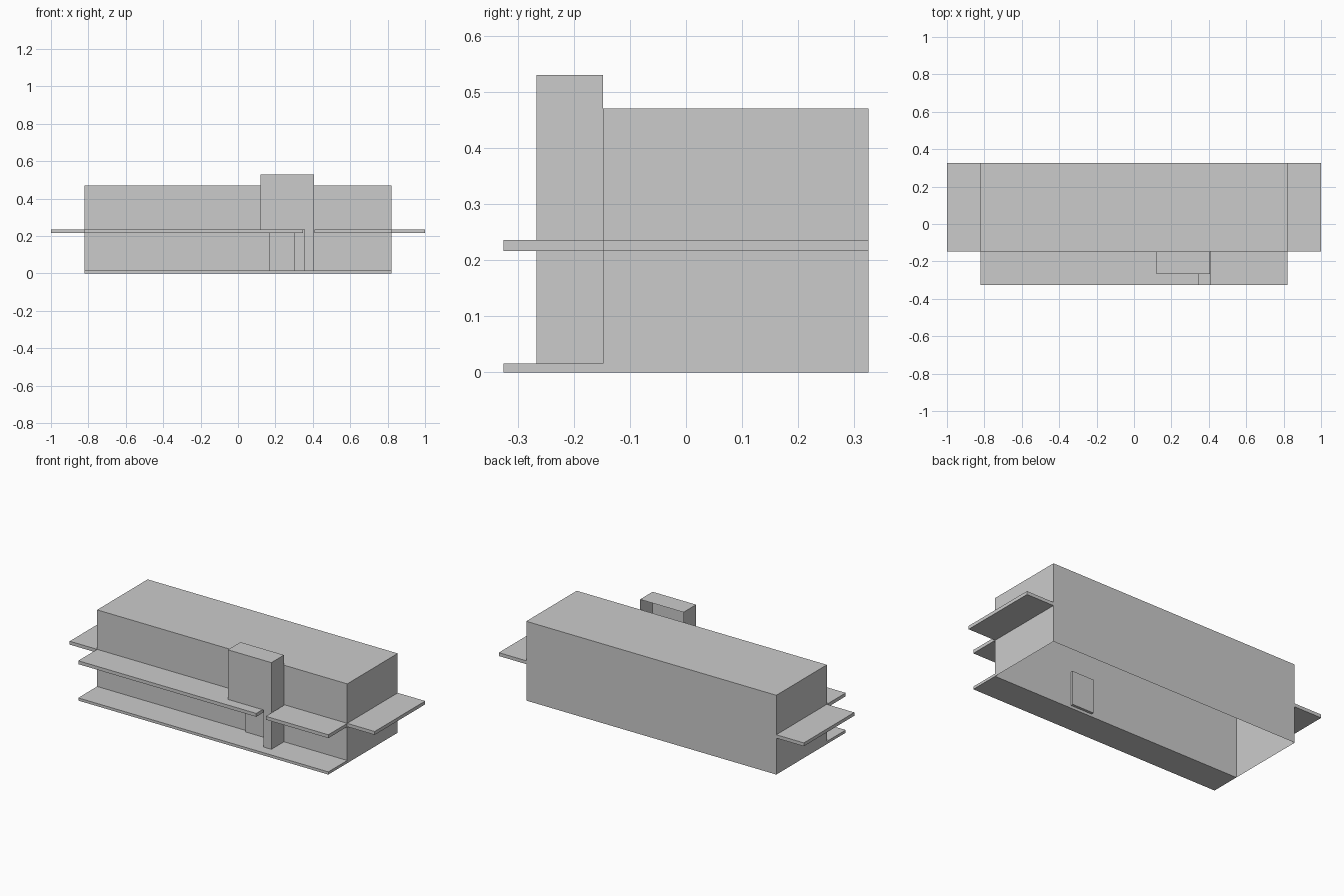
import bpy, bmesh
from mathutils import Vector

if "Cube" in bpy.data.objects:
    bpy.data.objects.remove(bpy.data.objects["Cube"])


def prism(name, profile, y0, y1, open_dirs=()):
    """Extrude an x-z outline from y0 to y1; faces pointing along open_dirs are removed."""
    bm = bmesh.new()
    face = bm.faces.new([bm.verts.new((x, y0, z)) for x, z in profile])
    ext = bmesh.ops.extrude_face_region(bm, geom=[face], use_keep_orig=True)
    verts = [g for g in ext["geom"] if isinstance(g, bmesh.types.BMVert)]
    bmesh.ops.translate(bm, verts=verts, vec=(0, y1 - y0, 0))
    bmesh.ops.recalc_face_normals(bm, faces=bm.faces[:])
    for d in open_dirs:
        gone = [f for f in bm.faces if f.normal.dot(Vector(d)) > 0.9]
        bmesh.ops.delete(bm, geom=gone, context='FACES')
    mesh = bpy.data.meshes.new(name)
    bm.to_mesh(mesh)
    bm.free()
    ob = bpy.data.objects.new(name, mesh)
    bpy.context.collection.objects.link(ob)
    return ob


def box(name, x, y, z, open_dirs=()):
    return prism(name, [(x[0], z[0]), (x[1], z[0]), (x[1], z[1]), (x[0], z[1])],
                 y[0], y[1], open_dirs)


HALF = 0.82                    # half width of the building
FRONT, BACK = -0.148, 0.325    # wall planes
EDGE = -0.325                  # front edge of canopy and porch
SLAB = (0.216, 0.236)          # height of canopy and side wings
REAR = (0, 1, 0)

# Main block, open underneath
box("building_shell", (-HALF, HALF), (FRONT, BACK), (0, 0.47), [(0, 0, -1)])

# Overhanging side wings
for side, s in (("left", -1), ("right", 1)):
    box(side + "_wing", sorted((s * HALF, s * 1.0)), (FRONT, BACK), SLAB, [(-s, 0, 0)])

# Front canopy, split around the pier, and the porch step
box("canopy_left", (-HALF, 0.347), (EDGE, FRONT), SLAB, [REAR])
box("canopy_right", (0.41, HALF), (EDGE, FRONT), SLAB, [REAR])
box("porch_step", (-HALF, HALF), (EDGE, FRONT), (0, 0.016), [REAR])

# L-shaped sign pier, open at the rear
prism("entrance_pier", [(0.12, 0.236), (0.355, 0.236), (0.355, 0.016),
                        (0.405, 0.016), (0.405, 0.53), (0.12, 0.53)],
      -0.266, FRONT, [REAR])

# Door panel passing through the front wall
box("door", (0.165, 0.305), (-0.164, -0.133), (0.016, 0.216))
